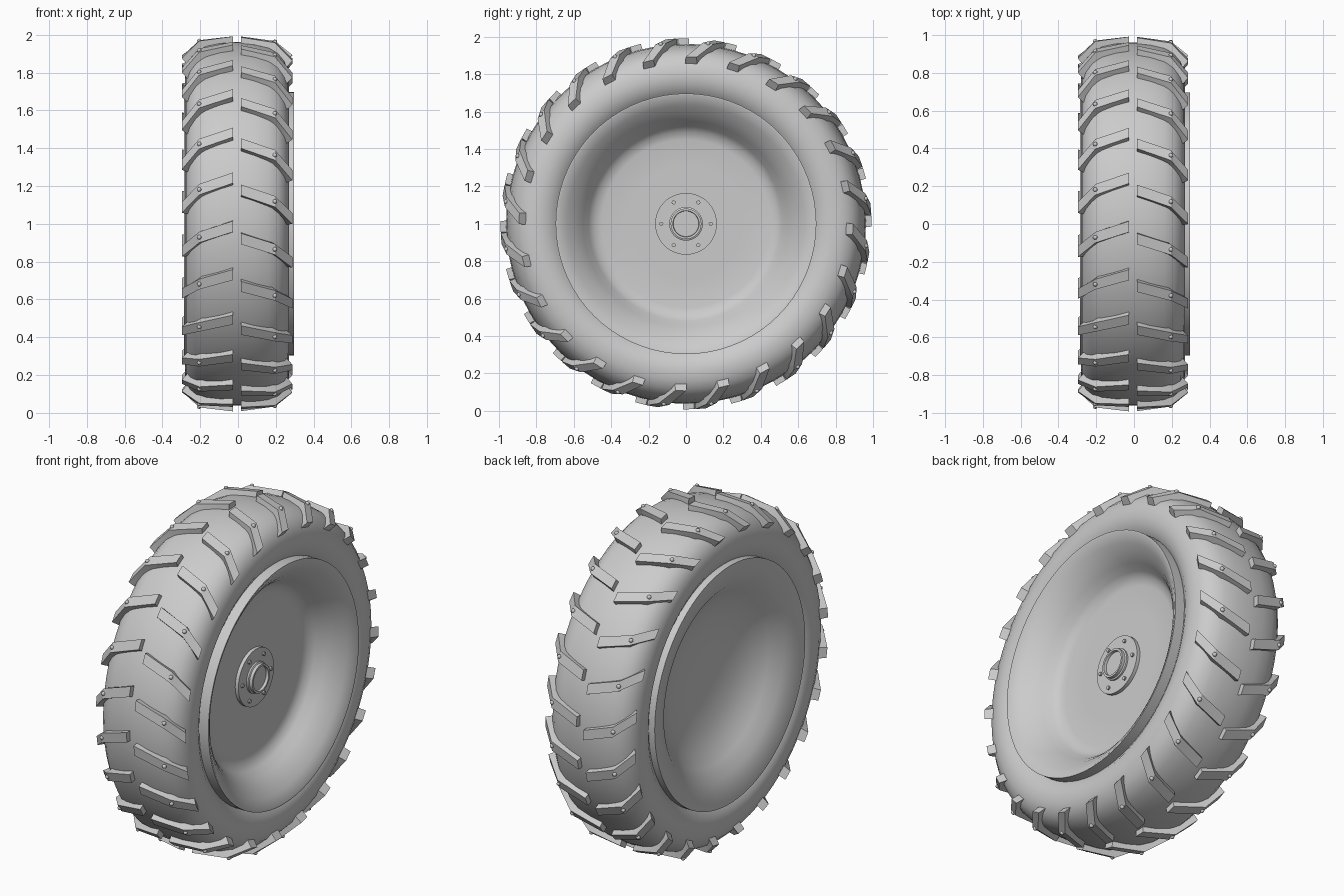
import bpy, bmesh, math
from mathutils import Vector

cube = bpy.data.objects.get("Cube")
if cube:
    bpy.data.objects.remove(cube)

grey = bpy.data.materials.new("plain_grey")
grey.use_nodes = True
colour = (0.6, 0.6, 0.6, 1)
grey.diffuse_color = colour
grey.node_tree.nodes["Principled BSDF"].inputs["Base Color"].default_value = colour


def around(x, r, a):
    """Point at axle position x, radius r, angle a (0 = front, 90 degrees = top)."""
    return Vector((x, -r * math.cos(a), 1 + r * math.sin(a)))


def finish(name, bm, angle=35):
    bmesh.ops.recalc_face_normals(bm, faces=bm.faces)
    mesh = bpy.data.meshes.new(name)
    bm.to_mesh(mesh)
    bm.free()
    ob = bpy.data.objects.new(name, mesh)
    bpy.context.collection.objects.link(ob)
    mesh.materials.append(grey)
    bpy.ops.object.select_all(action='DESELECT')
    ob.select_set(True)
    bpy.context.view_layer.objects.active = ob
    bpy.ops.object.shade_smooth_by_angle(angle=math.radians(angle))


def lathe(name, profile, steps=72, angle=35):
    """Spin an (x, radius) profile about the axle."""
    bm = bmesh.new()
    verts = [bm.verts.new(around(x, r, 0)) for x, r in profile]
    edges = [bm.edges.new(pair) for pair in zip(verts, verts[1:])]
    bmesh.ops.spin(bm, geom=verts + edges, cent=(0, 0, 1), axis=(1, 0, 0),
                   angle=math.tau, steps=steps)
    bmesh.ops.remove_doubles(bm, verts=bm.verts, dist=1e-4)
    finish(name, bm, angle)


# Tyre: rounded half section mirrored across its middle
MID = -0.005
half = [(0.215, 0.67), (0.243, 0.70), (0.268, 0.74), (0.276, 0.79), (0.27, 0.84),
        (0.25, 0.885), (0.215, 0.92), (0.165, 0.943), (0.09, 0.957)]
section = half + [(0, 0.962)] + [(-x, r) for x, r in reversed(half)]
lathe("tyre", [(x + MID, r) for x, r in section])

# Rim: dished on the outer side, a rounded shallow bowl on the inner side
front_dish = [(0.098, 0), (0.097, 0.3), (0.097, 0.45), (0.107, 0.492), (0.135, 0.52),
              (0.18, 0.55), (0.225, 0.59), (0.262, 0.635), (0.296, 0.688)]
back_dish = [(-0.285, 0.688), (-0.27, 0.62), (-0.245, 0.555), (-0.19, 0.49),
             (-0.14, 0.42), (-0.1, 0.32), (-0.075, 0.2), (-0.06, 0)]
barrel = [(0.296, 0.697), (0.23, 0.697), (0.2, 0.66), (-0.2, 0.66),
          (-0.235, 0.697), (-0.285, 0.697)]
lathe("rim", front_dish + barrel + back_dish, angle=45)

# Hub: bolt flange, collar and recessed axle end
lathe("hub_flange", [(0.09, 0.165), (0.118, 0.165), (0.118, 0.06)], steps=48)
lathe("hub_collar", [(0.11, 0.09), (0.128, 0.09), (0.132, 0.082), (0.15, 0.082),
                     (0.15, 0.07), (0.135, 0.068), (0.135, 0)], steps=48)
bm = bmesh.new()
for i in range(6):
    ring = [around(0, 0.011, math.tau * k / 10) - Vector((0, 0, 1)) for k in range(10)]
    centre = around(0.112, 0.132, math.tau * i / 6)
    face = bm.faces.new([bm.verts.new(centre + p) for p in ring])
    out = bmesh.ops.extrude_face_region(bm, geom=[face])["geom"]
    bmesh.ops.translate(bm, vec=(0.016, 0, 0),
                        verts=[g for g in out if isinstance(g, bmesh.types.BMVert)])
finish("hub_bolts", bm)

# Tread: lugs with one bend at the shoulder, 24 a side, with a small stud on each
LUGS = 24
# (axle position, radius) of the top and of the buried base, and angle in degrees
PATH = [((0.022, 0.992), (0.022, 0.935), 0), ((0.2, 0.972), (0.18, 0.915), -3.4),
        ((0.292, 0.893), (0.252, 0.845), -8.6)]


def add_lug(bm, side, start):
    rings = []
    for top, base, turn in PATH:
        a = start + math.radians(turn)
        ring = []
        for (px, pr), width in ((top, 0.029), (base, 0.032)):
            pair = [bm.verts.new(around(side * px + MID, pr, a + s * width / pr))
                    for s in (-1, 1)]
            ring += pair if not ring else pair[::-1]
        rings.append(ring)
    for one, two in zip(rings, rings[1:]):
        for k in range(4):
            n = (k + 1) % 4
            bm.faces.new((one[k], one[n], two[n], two[k]))
    bm.faces.new(rings[0])
    bm.faces.new(rings[-1])


for side, name, offset in ((1, "left", -4.6), (-1, "right", -0.8)):
    lugs, studs = bmesh.new(), bmesh.new()
    for i in range(LUGS):
        start = math.radians(offset) + math.tau * i / LUGS
        add_lug(lugs, side, start)
        made = bmesh.ops.create_uvsphere(studs, u_segments=10, v_segments=6, radius=0.012)
        bmesh.ops.translate(studs, verts=made["verts"],
                            vec=around(side * 0.2 + MID, 0.97, start + math.radians(-3.4)))
    finish("tread_lugs_" + name, lugs, 20)
    finish("tread_studs_" + name, studs, 60)
